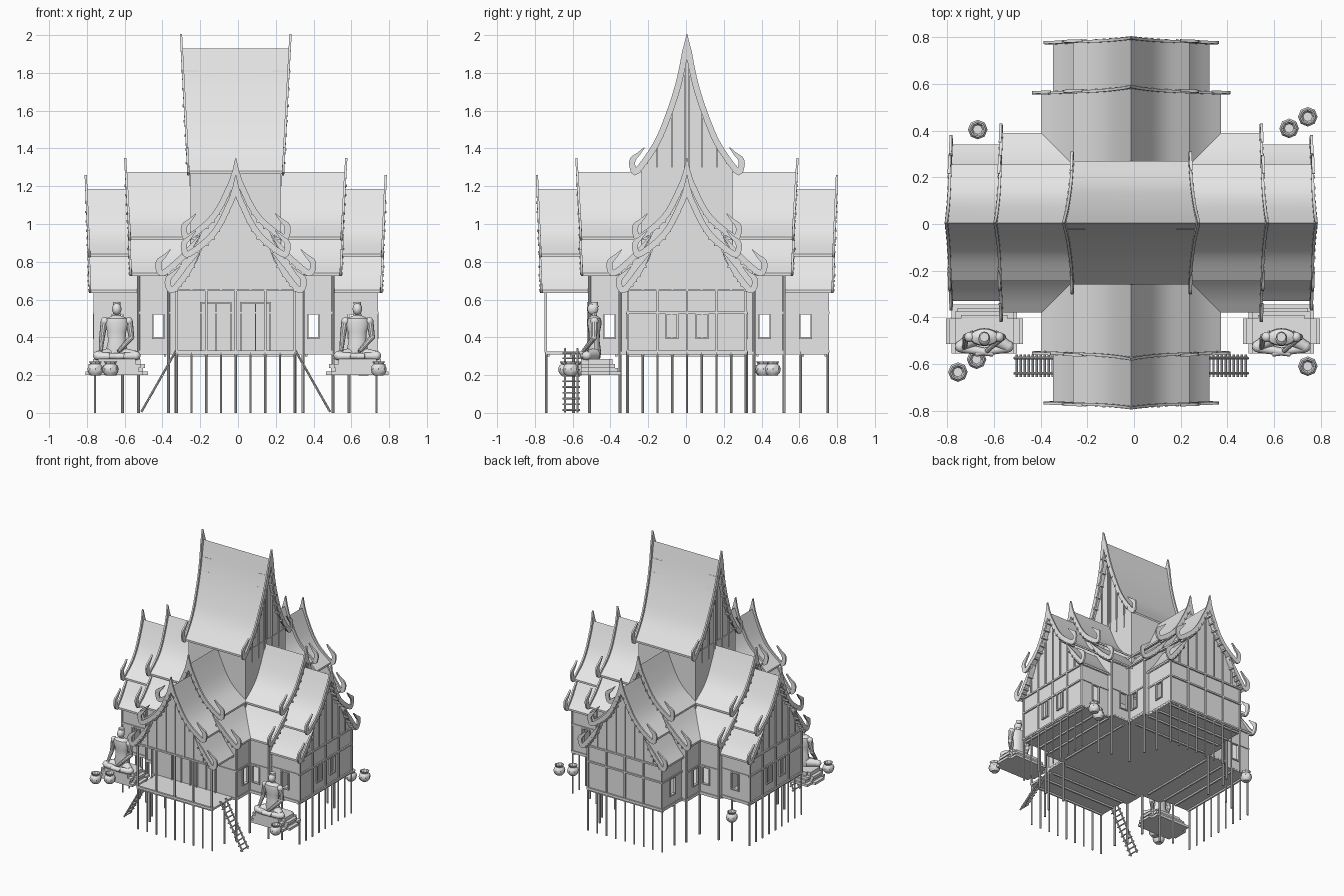
import bpy, bmesh, math
from mathutils import Matrix, Vector

cube = bpy.data.objects.get("Cube")
if cube:
    bpy.data.objects.remove(cube)

stone = bpy.data.materials.new("pale_grey")
stone.use_nodes = True
GREY = (0.8, 0.8, 0.8, 1)
stone.diffuse_color = GREY
stone.node_tree.nodes["Principled BSDF"].inputs["Base Color"].default_value = GREY

parts = {}
I = Matrix()
HOUSE = Matrix.Translation((-0.012, 0.005, 0))


def mesh(name):
    return parts.setdefault(name, bmesh.new()) if name not in parts else parts[name]


def box(name, lo, hi, m=I):
    lo, hi = Vector(lo), Vector(hi)
    size = [abs(v) for v in hi - lo]
    bmesh.ops.create_cube(mesh(name), size=1,
                          matrix=m @ Matrix.Translation((lo + hi) / 2) @ Matrix.Diagonal((*size, 1)))


def strip(name, sections, m=I):
    """Closed skin through consecutive rings of points."""
    bm = mesh(name)
    rings = [[bm.verts.new(m @ Vector(p)) for p in s] for s in sections]
    n = len(rings[0])
    for a, b in zip(rings, rings[1:]):
        for i in range(n):
            bm.faces.new((a[i], a[(i + 1) % n], b[(i + 1) % n], b[i]))
    bm.faces.new(rings[0])
    bm.faces.new(rings[-1][::-1])


def rod(name, a, b, r0, r1=None, sides=8, m=I):
    a, b = Vector(a), Vector(b)
    turn = (b - a).to_track_quat('Z', 'Y').to_matrix().to_4x4()
    bmesh.ops.create_cone(mesh(name), cap_ends=True, segments=sides, radius1=r0,
                          radius2=r0 if r1 is None else r1, depth=(b - a).length,
                          matrix=m @ Matrix.Translation((a + b) / 2) @ turn)


def ball(name, c, r, m=I):
    bmesh.ops.create_uvsphere(mesh(name), u_segments=16, v_segments=10, radius=1,
                              matrix=m @ Matrix.Translation(c) @ Matrix.Diagonal((*r, 1)))


def lathe(name, profile, m=I, sides=8, flat=1):
    ring = [i * math.tau / sides for i in range(sides)]
    strip(name, [[(r * math.cos(a), flat * r * math.sin(a), z) for a in ring] for r, z in profile], m)


def curve(pts, n=4):
    """Smooth path through the points."""
    p = [Vector(q) for q in pts]
    p = [2 * p[0] - p[1]] + p + [2 * p[-1] - p[-2]]
    out = []
    for a, b, c, d in zip(p, p[1:], p[2:], p[3:]):
        for t in (i / n for i in range(n)):
            out.append(0.5 * (2 * b + (c - a) * t + (2 * a - 5 * b + 4 * c - d) * t * t
                              + (3 * b - a - 3 * c + d) * t ** 3))
    return out + [p[-2]]


def height(x, profile):
    for (x0, z0), (x1, z1) in zip(profile, profile[1:]):
        if x <= x1:
            return z0 + (z1 - z0) * (x - x0) / (x1 - x0)
    return profile[-1][1]


# Roof profiles: upper and lower tier of each wing, then the tower
OUT_UP = [(0, 1.185), (0.04, 1.09), (0.09, 0.99), (0.15, 0.915), (0.25, 0.84)]
OUT_LOW = [(0.19, 0.85), (0.25, 0.755), (0.29, 0.70), (0.335, 0.65)]
IN_UP = [(x, z + 0.09) for x, z in OUT_UP]
IN_LOW = [(0.19, 0.94), (0.26, 0.85), (0.32, 0.79), (0.385, 0.74)]
TOWER = [(0, 1.93), (0.045, 1.74), (0.10, 1.57), (0.165, 1.42), (0.265, 1.28)]
HOOK = [(0.022, 0.02), (0.022, 0.06), (-0.008, 0.09), (-0.04, 0.125)]
FLOOR, RAIL = 0.325, 0.53


def roof(name, prof, d0, d1, flare, m):
    """Curved roof slopes with hooked bargeboards and purlin ends."""
    top, end = prof[0][1], prof[-1]

    def reach(z):
        return -(d1 + flare * (z - end[1]) / (top - end[1]))
    path = list(prof)
    if prof[0][0] == 0:
        path = [(0, top + 0.075), (0.01, top - 0.02)] + path[1:]
    path = curve(path + [(end[0] + x, end[1] + z) for x, z in HOOK])
    last = len(path) - 1
    for s in (1, -1):
        strip(name, [[(s * x, -d0, z), (s * x, reach(z), z), (s * x, reach(z), z - 0.014),
                      (s * x, -d0, z - 0.014)] for x, z in curve(prof)], m)
        rings = []
        for i, p in enumerate(path):
            t = path[min(i + 1, last)] - path[max(i - 1, 0)]
            w = 0.002 + 0.014 * min(1, i / 4, (last - i) / 8)
            n = Vector((-t.y, t.x)).normalized() * w
            y = reach(p.y)
            rings.append([(s * q.x, y + e, q.y) for q, e in
                          ((p + n, 0), (p + n, -0.012), (p - n, -0.012), (p - n, 0))])
        strip("bargeboards", rings, m)
        for x, z in curve(prof, 2)[1:-1]:
            box("purlins", (s * x - 0.006, reach(z) - 0.016, z - 0.032),
                (s * x + 0.006, -d1 + 0.05, z - 0.02), m)


def gable(name, hw, z0, d, up, low, m):
    """End wall following the underside of the roof."""
    xs = [hw * i / 14 for i in range(14, -1, -1)]
    side = [(hw, z0)] + [(x, height(x, up if x < 0.2 else low) - 0.02) for x in xs]
    loop = side + [(-x, z) for x, z in side[-2::-1]]
    strip(name, [[(x, y, z) for x, z in loop] for y in (-d, -d + 0.012)], m)


def frame(x0, x1, y, z0, z1, m, w=0.008):
    for a, b in (((x0 - w, z0), (x0, z1)), ((x1, z0), (x1 + w, z1)),
                 ((x0 - w, z1), (x1 + w, z1 + w)), ((x0 - w, z0 - w), (x1 + w, z0))):
        box("window_and_door_frames", (a[0], y - 0.008, a[1]), (b[0], y + 0.012, b[1]), m)


def side_wall(hw, d0, d1, top, win, m):
    """Pair of side walls, each with one open window."""
    for s in (1, -1):
        turn = m @ Matrix.Rotation(s * math.pi / 2, 4, 'Z')
        a, b = sorted((s * -d0, s * -d1))
        c = s * -win
        y = -hw
        for lo, hi in (((a, FLOOR), (b, 0.40)), ((a, 0.52), (b, top)),
                       ((a, 0.40), (c - 0.026, 0.52)), ((c + 0.026, 0.40), (b, 0.52))):
            box("walls", (lo[0], y, lo[1]), (hi[0], y + 0.012, hi[1]), turn)
        frame(c - 0.026, c + 0.026, y, 0.40, 0.52, turn)
        for z in (FLOOR, RAIL, top):
            box("beams", (a, y - 0.006, z - 0.006), (b, y + 0.006, z + 0.006), turn)


for k in range(4):
    m = HOUSE @ Matrix.Rotation(k * math.pi / 2, 4, 'Z')
    porch = k == 0
    # Roofs of the wing
    roof("inner_wing_roof", IN_UP, 0, 0.555, 0.02, m)
    roof("inner_wing_eaves", IN_LOW, 0, 0.55, 0.01, m)
    roof("outer_wing_roof", OUT_UP, 0.5, 0.77, 0.015, m)
    roof("outer_wing_eaves", OUT_LOW, 0.5, 0.765, 0.008, m)
    # Floor and joists
    box("floor", (-0.32, -0.75, 0.31), (0.32, 0, FLOOR), m)
    box("floor", (-0.36, -0.52, 0.309), (0.36, 0, FLOOR - 0.001), m)
    for d in (0.38, 0.52, 0.62, 0.74):
        box("joists", (-0.31, -d, 0.298), (0.31, -d + 0.012, 0.311), m)
    # Walls and gables
    side_wall(0.355, 0.345, 0.515, 0.745, 0.41, m)
    gable("walls", 0.355, FLOOR, 0.515, IN_UP, IN_LOW, m)
    gable("walls", 0.315, 0.65 if porch else FLOOR, 0.745, OUT_UP, OUT_LOW, m)
    if not porch:
        side_wall(0.315, 0.515, 0.745, 0.65, 0.627, m)
    for z in (FLOOR, 0.65) if porch else (FLOOR, RAIL, 0.65):
        box("beams", (-0.32, -0.755, z - 0.006), (0.32, -0.74, z + 0.006), m)
    if porch:
        box("beams", (-0.355, -0.522, RAIL - 0.005), (0.355, -0.51, RAIL + 0.005), m)
        for s in (1, -1):
            box("beams", (s * 0.31, -0.75, 0.644), (s * 0.322, -0.51, 0.656), m)
            # Doors
            x = s * 0.105
            frame(x - 0.075, x + 0.075, -0.52, FLOOR, 0.58, m)
            box("doors", (x - 0.003, -0.523, FLOOR), (x + 0.003, -0.51, 0.58), m)
    # Gable windows of the two side wings
    if k in (1, 3):
        for x in (-0.08, 0.08):
            frame(x - 0.026, x + 0.026, -0.748, 0.40, 0.52, m)
            box("doors", (x - 0.004, -0.75, 0.40), (x + 0.004, -0.74, 0.52), m)
    # Stilts, wall posts and gable battens
    for i in range(-4, 5):
        x = i * 0.078
        rod("stilts", (x, -0.745, 0), (x, -0.745, FLOOR), 0.006, m=m)
        if i % 2 == 0:
            box("posts", (x - 0.006, -0.753, FLOOR), (x + 0.006, -0.741, 0.65), m)
        if abs(i) < 4:
            z = height(abs(x), OUT_UP if abs(x) < 0.2 else OUT_LOW) - 0.02
            box("battens", (x - 0.005, -0.752, 0.65), (x + 0.005, -0.744, z), m)
    for s in (1, -1):
        for x, d, top in ((0.355, 0.515, 0.75), (0.355, 0.355, 0.75), (0.315, 0.6, FLOOR)):
            rod("stilts", (s * x, -d, 0), (s * x, -d, top), 0.008, m=m)
    # Tower walls, roof and battens
    box("tower_walls", (-0.24, -0.24, 0.7), (0.24, -0.228, 1.3), m)
    if k in (1, 3):
        roof("tower_roof", TOWER, 0, 0.245, 0.035, m)
        gable("tower_walls", 0.24, 1.26, 0.235, TOWER, TOWER, m)
        for x in (-0.16, -0.08, -0.012, 0.012, 0.08, 0.16):
            box("battens", (x - 0.004, -0.245, 1.2), (x + 0.004, -0.234, height(abs(x), TOWER) - 0.02), m)

for s in (1, -1):
    # Ladders to the porch
    for y in (-0.575, -0.64):
        rod("ladders", (s * 0.5 - 0.012, y, 0.005), (s * 0.31 - 0.012, y, 0.34), 0.006)
    for i in range(11):
        t = (i + 0.5) / 11
        x, z = s * (0.5 - 0.19 * t) - 0.012, 0.335 * t
        rod("ladders", (x, -0.655, z), (x, -0.56, z), 0.005)
    # Stepped pedestals
    m = Matrix.Translation((s * 0.637 - 0.005, -0.485, 0))
    for z0, z1, hx, back in ((0.2, 0.218, 0.165, 0.14), (0.218, 0.238, 0.14, 0.125),
                             (0.238, 0.258, 0.15, 0.11), (0.258, 0.285, 0.125, 0.095)):
        box("pedestals", (-hx, -0.03, z0), (hx, 0.08, z1), m)
        box("pedestals", (-hx + 0.025, -0.07, z0), (hx - 0.025, back, z1), m)
    # Seated statues
    lathe("statues", [(0.05, 0.285), (0.06, 0.32), (0.046, 0.38), (0.05, 0.43), (0.064, 0.475),
                      (0.058, 0.50), (0.022, 0.515), (0.018, 0.535)], m, 16, 0.6)
    ball("statues", (0, -0.008, 0.55), (0.025, 0.029, 0.032), m)
    lathe("statues", [(0.024, 0.56), (0.019, 0.572), (0.02, 0.588)], m, 12)
    for q in (1, -1):
        rod("statues", (q * 0.035, 0, 0.31), (q * 0.1, -0.04, 0.305), 0.034, 0.024, 12, m)
        ball("statues", (q * 0.1, -0.04, 0.303), (0.026, 0.026, 0.024), m)
        rod("statues", (q * 0.1, -0.045, 0.3), (q * -0.04, -0.07, 0.3), 0.022, 0.014, 12, m)
        ball("statues", (q * 0.063, 0, 0.485), (0.022, 0.022, 0.022), m)
        rod("statues", (q * 0.066, 0, 0.485), (q * 0.078, 0, 0.4), 0.019, 0.015, 10, m)
        ball("statues", (q * 0.078, 0, 0.4), (0.015, 0.015, 0.015), m)
        hand = (q * 0.085, -0.045, 0.325) if q == -1 else (0.01, -0.06, 0.325)
        rod("statues", (q * 0.078, 0, 0.4), hand, 0.015, 0.01, 10, m)

# Round water jars
for x, y in ((-0.755, -0.635), (-0.675, -0.58), (0.745, -0.61),
             (-0.67, 0.405), (0.665, 0.41), (0.745, 0.46)):
    lathe("jars", [(0.024, 0.197), (0.038, 0.213), (0.042, 0.233), (0.036, 0.25), (0.026, 0.258),
                   (0.034, 0.272), (0.028, 0.272), (0.02, 0.255)], Matrix.Translation((x, y, 0)))

for name, bm in parts.items():
    bmesh.ops.recalc_face_normals(bm, faces=bm.faces)
    data = bpy.data.meshes.new(name)
    bm.to_mesh(data)
    bm.free()
    data.materials.append(stone)
    ob = bpy.data.objects.new(name, data)
    bpy.context.collection.objects.link(ob)
    bpy.ops.object.select_all(action='DESELECT')
    ob.select_set(True)
    bpy.context.view_layer.objects.active = ob
    bpy.ops.object.shade_smooth_by_angle(angle=math.radians(35))
